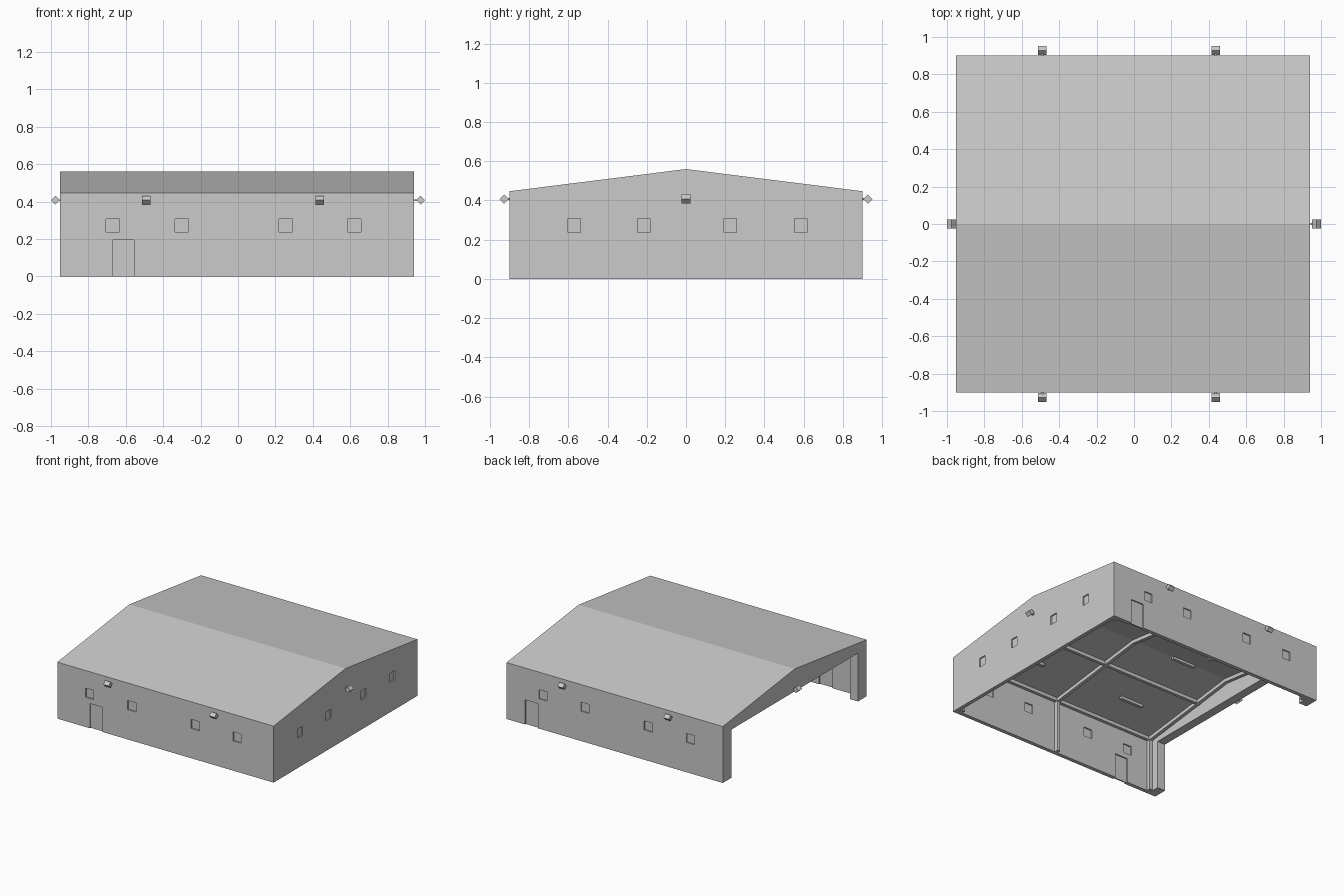
import bpy, bmesh, math
from mathutils import Matrix, Vector

if "Cube" in bpy.data.objects:
    bpy.data.objects.remove(bpy.data.objects["Cube"])

grey = bpy.data.materials.new("plain_grey")
grey.diffuse_color = (0.6, 0.6, 0.6, 1)
grey.use_nodes = True
grey.node_tree.nodes["Principled BSDF"].inputs["Base Color"].default_value = grey.diffuse_color

X0, X1, YW = -0.953, 0.942, 0.90      # outer wall planes
EAVE, RIDGE = 0.447, 0.56
SLOPE = (RIDGE - EAVE) / YW
T, TL = 0.03, 0.07                    # wall thickness, thicker door-end wall


def finish(name, bm):
    bmesh.ops.recalc_face_normals(bm, faces=bm.faces)
    me = bpy.data.meshes.new(name)
    bm.to_mesh(me)
    bm.free()
    me.materials.append(grey)
    ob = bpy.data.objects.new(name, me)
    bpy.context.collection.objects.link(ob)
    return ob


def add_box(bm, lo, hi, tilt=None):
    lo, hi = Vector(lo), Vector(hi)
    m = Matrix.Translation((lo + hi) / 2) @ (tilt or Matrix()) @ Matrix.Diagonal((*(hi - lo), 1))
    bmesh.ops.create_cube(bm, size=1, matrix=m)


def add_prism(bm, profile, xa, xb):
    """Extrude a (y, z) profile along x."""
    f = bm.faces.new([bm.verts.new((xa, y, z)) for y, z in profile])
    r = bmesh.ops.extrude_face_region(bm, geom=[f])
    vs = [v for v in r["geom"] if isinstance(v, bmesh.types.BMVert)]
    bmesh.ops.translate(bm, vec=(xb - xa, 0, 0), verts=vs)


def ceil_z(y, drop):
    return RIDGE - drop - SLOPE * abs(y)


def gable(w, bottom, drop):
    return [(-w, bottom), (w, bottom), (w, ceil_z(w, drop)), (0, RIDGE - drop), (-w, ceil_z(w, drop))]


# Openings: windows and side doors
WIN_X, WIN_Y = (-0.67, -0.30, 0.255, 0.622), (-0.57, -0.215, 0.225, 0.585)
WZ0, WZ1, HW = 0.236, 0.308, 0.036
DOORS = ((-1, -0.668, -0.557), (1, 0.665, 0.78))
DOOR_H = 0.195


def wall_boxes(bm, outer, inner, door_split=False):
    """Boxes filling every opening between two depths below the wall surface."""
    def side_box(s, xa, xb, za, zb):
        a, b = sorted((s * (YW - outer), s * (YW - inner)))
        add_box(bm, (xa, a, za), (xb, b, zb))
    for s in (-1, 1):
        for x in WIN_X:
            side_box(s, x - HW, x + HW, WZ0, WZ1)
    for y in WIN_Y:
        add_box(bm, (X1 - inner, y - 0.032, WZ0), (X1 - outer, y + 0.032, WZ1))
    for s, xa, xb in DOORS:
        side_box(s, xa, xb, 0 if door_split else -0.05, DOOR_H)


def cut(target, bm, name):
    cutter = finish(name, bm)
    mod = target.modifiers.new(name, 'BOOLEAN')
    mod.operation, mod.solver, mod.object = 'DIFFERENCE', 'EXACT', cutter
    bpy.context.view_layer.objects.active = target
    bpy.ops.object.modifier_apply(modifier=name)
    bpy.data.objects.remove(cutter)


# Shell: gabled block, hollowed, then pierced
bm = bmesh.new()
add_prism(bm, gable(YW, 0, 0), X0, X1)
shell = finish("building_shell", bm)

bm = bmesh.new()
add_prism(bm, gable(YW - T, -0.1, 0.02), X0 + TL, X1 - T)
cut(shell, bm, "cavity")

bm = bmesh.new()
wall_boxes(bm, -0.02, T + 0.02)
add_box(bm, (X0 - 0.05, -0.79, -0.05), (X0 + TL + 0.03, 0.79, 0.382))   # large end opening
cut(shell, bm, "openings")

# Window panes and door leaves set back in the openings
bm = bmesh.new()
wall_boxes(bm, 0.01, 0.02, True)
finish("window_panes_and_doors", bm)

# Portal frames: columns and sloped rafters
IY = YW - T
bm = bmesh.new()
for x in (X0 + TL + 0.02, 0.0, X1 - T - 0.02):
    xa, xb = x - 0.013, x + 0.013
    for s in (-1, 1):
        a, b = sorted((s * (IY - 0.03), s * (IY + 0.005)))
        add_box(bm, (xa, a, 0), (xb, b, ceil_z(IY, 0.03)))
    add_prism(bm, [(-IY, ceil_z(IY, 0.048)), (0, RIDGE - 0.048), (IY, ceil_z(IY, 0.048)),
                   (IY, ceil_z(IY, 0.015)), (0, RIDGE - 0.015), (-IY, ceil_z(IY, 0.015))], xa, xb)
finish("portal_frames", bm)

# Lengthwise roof beams
bm = bmesh.new()
for y in (-0.855, -0.32, 0.32, 0.855):
    z = ceil_z(y, 0.0)
    add_box(bm, (X0 + TL - 0.005, y - 0.012, z - 0.045), (X1 - T + 0.005, y + 0.012, z - 0.018))
finish("roof_beams", bm)

# Ceiling strip lights
bm = bmesh.new()
for x in (-0.46, 0.46):
    for y in (-0.58, 0.0, 0.58):
        z = ceil_z(y, 0.0)
        add_box(bm, (x - 0.1, y - 0.012, z - 0.04), (x + 0.1, y + 0.012, z - 0.016))
finish("ceiling_lights", bm)

# Outside wall lamps: boxes turned 45 degrees about the wall's length
bm = bmesh.new()
h = 0.0235 / math.sqrt(2)
for s in (-1, 1):
    for x in (-0.491, 0.437):
        c = Vector((x, s * 0.9275, 0.407))
        d = Vector((0.0235, h, h))
        add_box(bm, c - d, c + d, Matrix.Rotation(math.pi / 4, 4, 'X'))
    c = Vector((s * 0.9765, 0, 0.407))
    d = Vector((h, 0.0235, h))
    add_box(bm, c - d, c + d, Matrix.Rotation(math.pi / 4, 4, 'Y'))
# short mounting stubs
    for x in (-0.491, 0.437):
        a, b = sorted((s * 0.895, s * 0.92))
        add_box(bm, (x - 0.006, a, 0.402), (x + 0.006, b, 0.412))
    xw = X0 if s < 0 else X1
    a, b = sorted((xw - s * 0.005, s * 0.97))
    add_box(bm, (a, -0.006, 0.402), (b, 0.006, 0.412))
finish("wall_lamps", bm)
